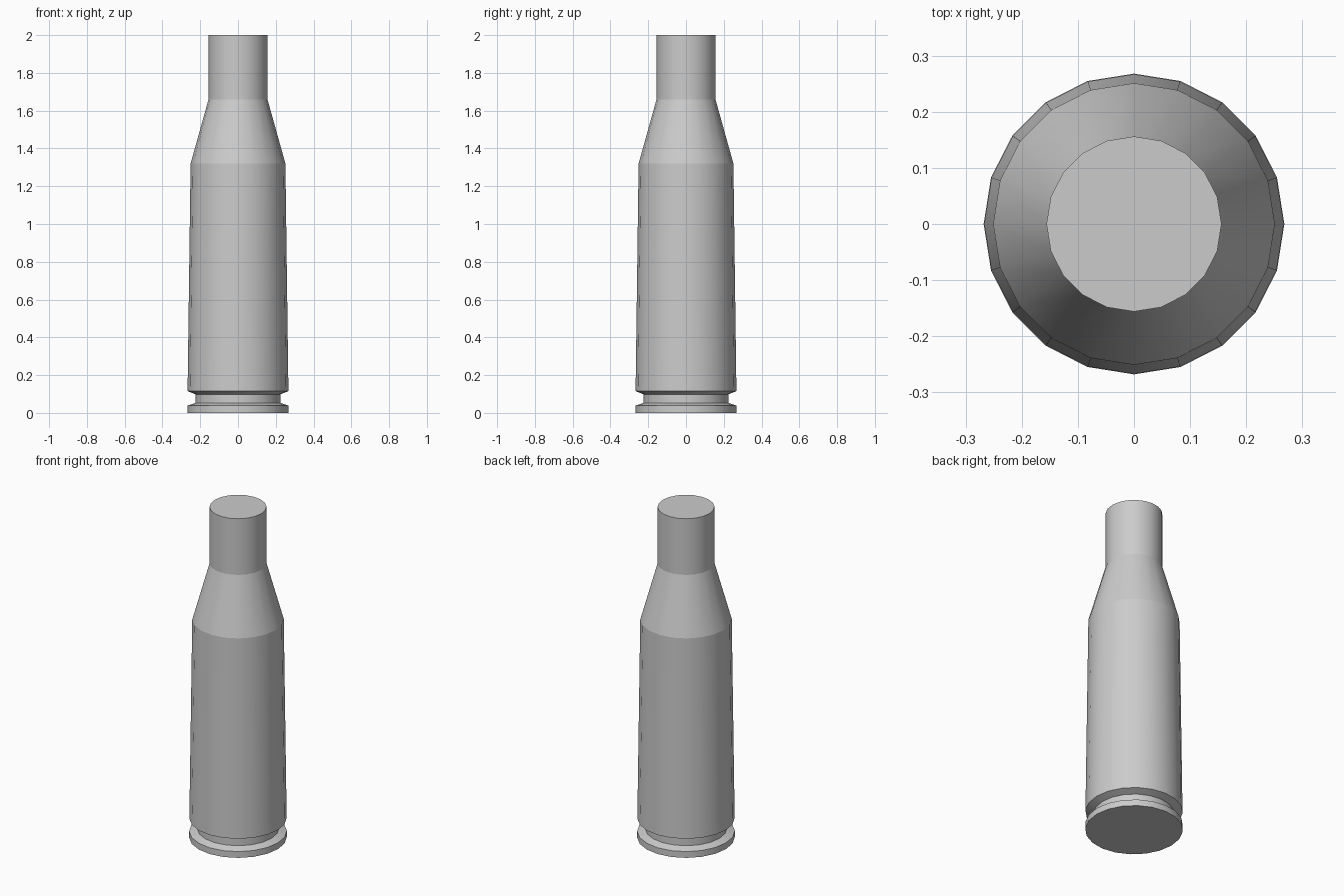
import bpy, bmesh, math

if "Cube" in bpy.data.objects:
    bpy.data.objects.remove(bpy.data.objects["Cube"])

SIDES = 20
# (radius, height) from the base rim up to the mouth of the neck
PROFILE = [
    (0.268, 0.0), (0.268, 0.038),      # rim
    (0.224, 0.053), (0.224, 0.098),    # extractor groove
    (0.267, 0.115), (0.251, 1.32),     # tapered body
    (0.156, 1.66), (0.156, 2.0),       # shoulder and neck
]


def lathe(name, profile, sides):
    bm = bmesh.new()
    rings = [[bm.verts.new((r * math.cos(math.tau * i / sides),
                            r * math.sin(math.tau * i / sides), z))
              for i in range(sides)] for r, z in profile]
    # side walls, smooth around the axis
    for low, high in zip(rings, rings[1:]):
        for i in range(sides):
            j = (i + 1) % sides
            bm.faces.new((low[i], low[j], high[j], high[i])).smooth = True
    # flat end caps
    bm.faces.new(rings[0][::-1])
    bm.faces.new(rings[-1])
    # every ring is a crisp edge
    for e in bm.edges:
        if abs(e.verts[0].co.z - e.verts[1].co.z) < 1e-5:
            e.smooth = False
    bmesh.ops.recalc_face_normals(bm, faces=bm.faces)
    mesh = bpy.data.meshes.new(name)
    bm.to_mesh(mesh)
    bm.free()
    obj = bpy.data.objects.new(name, mesh)
    bpy.context.collection.objects.link(obj)
    return obj


lathe("casing", PROFILE, SIDES)
